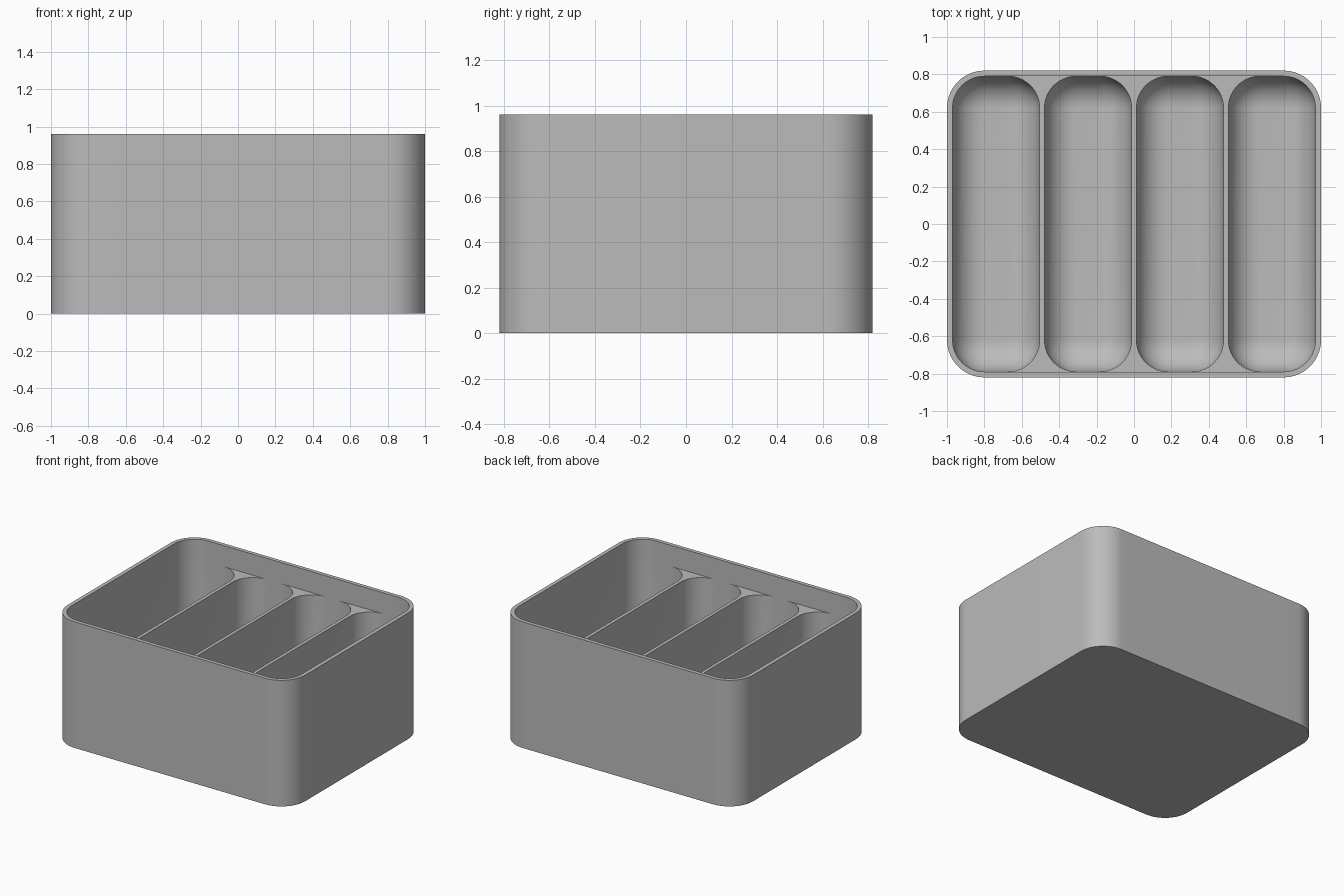
import bpy, bmesh, math

if "Cube" in bpy.data.objects:
    bpy.data.objects.remove(bpy.data.objects["Cube"])

W, D, H = 1.0, 0.82, 0.96        # half width, half depth, height
WALL, DIV = 0.03, 0.026          # outer wall and divider thickness
R = 0.17                         # inner corner and floor fillet radius
DIV_TOP, FLOOR = 0.80, 0.03
SEG = 16
IW, ID = W - WALL, D - WALL
SLOT = (2 * IW - 3 * DIV) / 4
slots = [(-IW + i * (SLOT + DIV), -IW + i * (SLOT + DIV) + SLOT) for i in range(4)]
# points along the long walls where slot corners start
stops = sorted(x for a, b in slots for x in (a + R, b - R))[1:-1]

bm = bmesh.new()


def ring(x0, x1, h, r, z, extra=()):
    """Counter-clockwise rounded rectangle, with extra points on front and back."""
    corners = [(x1 - r, -h + r, -90), (x1 - r, h - r, 0),
               (x0 + r, h - r, 90), (x0 + r, -h + r, 180)]
    pts = []
    for i, (cx, cy, start) in enumerate(corners):
        for k in range(SEG + 1):
            t = math.radians(start + 90 * k / SEG)
            pts.append((cx + r * math.cos(t), cy + r * math.sin(t), z))
        if i == 1:
            pts += [(x, h, z) for x in reversed(extra)]
    pts += [(x, -h, z) for x in extra]
    return [bm.verts.new(p) for p in pts]


def bridge(a, b):
    n = len(a)
    for i in range(n):
        j = (i + 1) % n
        bm.faces.new((a[i], a[j], b[j], b[i]))


# outer shell, rim and upper cavity
bottom = ring(-W, W, D, R + WALL, 0, stops)
top = ring(-W, W, D, R + WALL, H, stops)
rim = ring(-IW, IW, ID, R, H, stops)
ledge = ring(-IW, IW, ID, R, DIV_TOP, stops)
bm.faces.new(bottom[::-1])
for a, b in ((bottom, top), (top, rim), (rim, ledge)):
    bridge(a, b)

# four slots with filleted floors
mouths = []
for x0, x1 in slots:
    prev = ring(x0, x1, ID, R, DIV_TOP)
    mouths.append(prev)
    for k in range(SEG + 1):
        t = math.pi / 2 * k / SEG
        d = R * (1 - math.cos(t))
        cur = ring(x0 + d, x1 - d, ID - d, max(R - d, 0),
                   FLOOR + R * (1 - math.sin(t)))
        bridge(prev, cur)
        prev = cur
    bm.faces.new(prev)

# divider tops between neighbouring slots
half = 2 * (SEG + 1)
for a, b in zip(mouths, mouths[1:]):
    right, left = a[:half], b[half:][::-1]
    for i in range(half - 1):
        bm.faces.new((right[i], left[i], left[i + 1], right[i + 1]))

bmesh.ops.remove_doubles(bm, verts=bm.verts, dist=0.0002)
bmesh.ops.recalc_face_normals(bm, faces=bm.faces)
mesh = bpy.data.meshes.new("divided_tray")
bm.to_mesh(mesh)
bm.free()

tray = bpy.data.objects.new("divided_tray", mesh)
bpy.context.collection.objects.link(tray)
grey = bpy.data.materials.new("light grey")
grey.diffuse_color = (0.5, 0.5, 0.5, 1)
grey.use_nodes = True
grey.node_tree.nodes["Principled BSDF"].inputs["Base Color"].default_value = grey.diffuse_color
mesh.materials.append(grey)

bpy.context.view_layer.objects.active = tray
tray.select_set(True)
bpy.ops.object.shade_smooth_by_angle(angle=math.radians(30))
